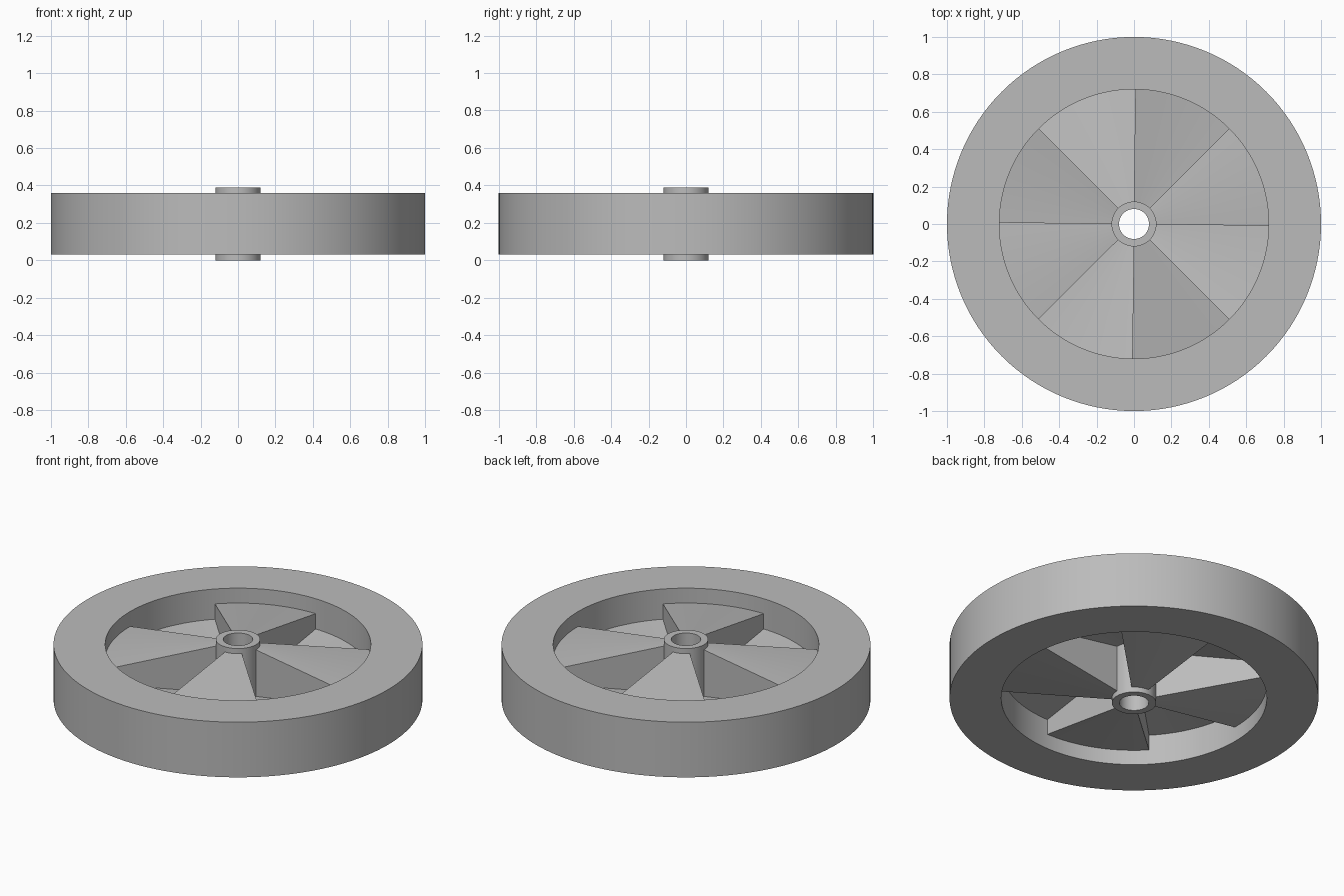
import bpy, bmesh
from math import radians, cos, sin, pi

cube = bpy.data.objects.get("Cube")
if cube:
    bpy.data.objects.remove(cube)

grey = bpy.data.materials.new("plain_grey")
grey.use_nodes = True
colour = (0.5, 0.5, 0.5, 1)
grey.diffuse_color = colour
grey.node_tree.nodes["Principled BSDF"].inputs["Base Color"].default_value = colour


def sweep(name, profile, start=0, end=360, steps=128):
    """Turn a closed (radius, height) profile about z between two angles."""
    bm = bmesh.new()
    full = end - start >= 360
    rings = []
    for i in range(steps if full else steps + 1):
        a = radians(start + (end - start) * i / steps)
        rings.append([bm.verts.new((r * cos(a), r * sin(a), z)) for r, z in profile])
    pairs = list(zip(rings, rings[1:]))
    if full:
        pairs.append((rings[-1], rings[0]))
    n = len(profile)
    for a, b in pairs:
        for j in range(n):
            k = (j + 1) % n
            bm.faces.new((a[j], a[k], b[k], b[j]))
    if not full:
        bm.faces.new(rings[0])
        bm.faces.new(rings[-1])
    bmesh.ops.recalc_face_normals(bm, faces=bm.faces)
    mesh = bpy.data.meshes.new(name)
    bm.to_mesh(mesh)
    bm.free()
    mesh.materials.append(grey)
    obj = bpy.data.objects.new(name, mesh)
    bpy.context.collection.objects.link(obj)
    bpy.ops.object.select_all(action="DESELECT")
    obj.select_set(True)
    bpy.context.view_layer.objects.active = obj
    bpy.ops.object.shade_smooth_by_angle(angle=radians(30))
    return obj


def ring(name, inner, outer, low, high):
    return sweep(name, [(inner, low), (outer, low), (outer, high), (inner, high)])


# Heavy outer rim and bored hub
ring("rim", 0.72, 1.0, 0.03, 0.36)
ring("hub", 0.08, 0.12, 0.0, 0.39)

# Folded web: raised and lowered sloping sectors joined by upright walls
r0, r1 = 0.115, 0.725
raised = [(r0, 0.31), (r1, 0.21), (r1, 0.27), (r0, 0.36)]
lowered = [(r0, 0.03), (r1, 0.12), (r1, 0.18), (r0, 0.08)]
wall = [(r0, 0.03), (r1, 0.12), (r1, 0.27), (r0, 0.36)]
thick = 1.5
for q in range(4):
    a = 90 * q
    sweep(f"raised_web_{q + 1}", raised, a - 0.8 + thick, a + 45 - thick, 14)
    sweep(f"lowered_web_{q + 1}", lowered, a + 45, a + 89.2, 14)
    sweep(f"leading_wall_{q + 1}", wall, a - 0.8, a - 0.8 + thick, 1)
    sweep(f"trailing_wall_{q + 1}", wall, a + 45 - thick, a + 45, 1)
